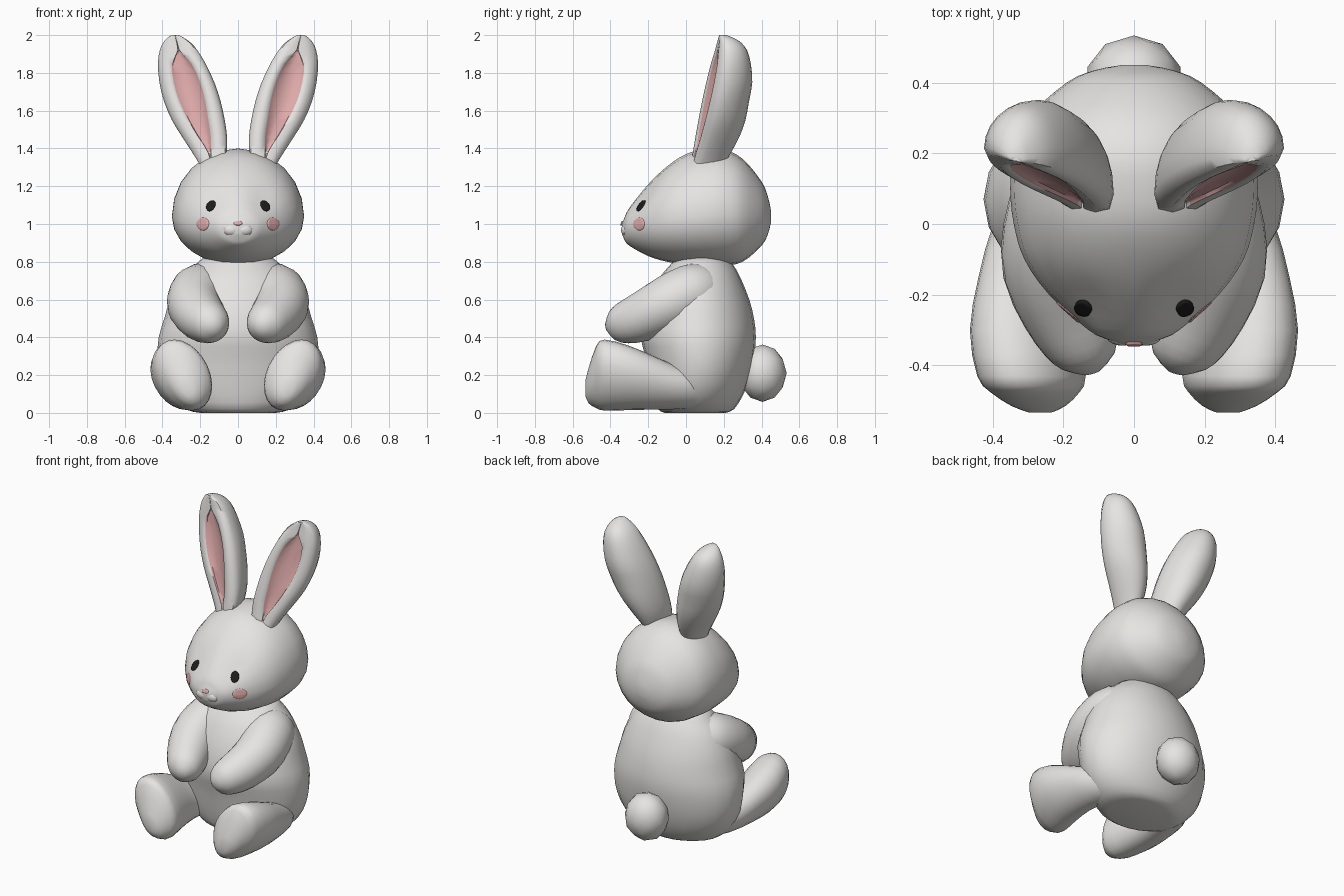
import bpy, bmesh, math
from mathutils import Vector
from mathutils.bvhtree import BVHTree

if "Cube" in bpy.data.objects:
    bpy.data.objects.remove(bpy.data.objects["Cube"])


def material(name, rgb):
    m = bpy.data.materials.new(name)
    m.diffuse_color = (*rgb, 1)
    m.use_nodes = True
    m.node_tree.nodes["Principled BSDF"].inputs["Base Color"].default_value = m.diffuse_color
    return m


FUR = material("pale fur", (0.79, 0.78, 0.76))
PINK = material("inner ear pink", (0.75, 0.41, 0.41))
BLUSH = material("blush pink", (0.77, 0.42, 0.42))
BLACK = material("eye black", (0.012, 0.012, 0.012))


def smooth_rows(rows, n=3):
    """Catmull-Rom interpolation of rows of numbers."""
    out = []
    for i in range(len(rows) - 1):
        p = [rows[max(i - 1, 0)], rows[i], rows[i + 1], rows[min(i + 2, len(rows) - 1)]]
        for k in range(n):
            t = k / n
            out.append([b + 0.5 * t * (c - a + t * (2*a - 5*b + 4*c - d + t * (3*(b - c) + d - a)))
                        for a, b, c, d in zip(*p)])
    return out + [list(rows[-1])]


def finish(bm, name, mats, angle=45):
    bmesh.ops.recalc_face_normals(bm, faces=bm.faces)
    me = bpy.data.meshes.new(name)
    bm.to_mesh(me)
    bm.free()
    for m in mats:
        me.materials.append(m)
    ob = bpy.data.objects.new(name, me)
    bpy.context.collection.objects.link(ob)
    bpy.ops.object.select_all(action='DESELECT')
    ob.select_set(True)
    bpy.context.view_layer.objects.active = ob
    bpy.ops.object.shade_smooth_by_angle(angle=math.radians(angle))
    return ob


def loft(name, rings, mats=(FUR,), rule=None, angle=45):
    """Skin closed rings of points and close both ends with fans."""
    bm = bmesh.new()
    vr = [[bm.verts.new(p) for p in r] for r in rings]
    n = len(rings[0])
    for i in range(len(vr) - 1):
        for j in range(n):
            k = (j + 1) % n
            f = bm.faces.new((vr[i][j], vr[i][k], vr[i + 1][k], vr[i + 1][j]))
            f.material_index = rule(i, j) if rule else 0
    for r in (vr[0], vr[-1]):
        c = bm.verts.new(sum((v.co for v in r), Vector()) / n)
        for j in range(n):
            bm.faces.new((r[j], r[(j + 1) % n], c))
    return finish(bm, name, mats, angle)


N = 24
CIRCLE = [(math.cos(2 * math.pi * i / N), math.sin(2 * math.pi * i / N)) for i in range(N)]


def ball(name, loc, size, level, angle=60):
    bm = bmesh.new()
    bmesh.ops.create_icosphere(bm, subdivisions=level, radius=1)
    for v in bm.verts:
        v.co = Vector([c * s + l for c, s, l in zip(v.co, size, loc)])
    return finish(bm, name, (FUR,), angle)


# Body: height, half width, front y, back y
body = [(0, .2, -.11, .21), (.02, .28, -.15, .255), (.1, .365, -.175, .305), (.2, .41, -.195, .34),
        (.3, .425, -.215, .36), (.4, .42, -.24, .37), (.5, .39, -.23, .36), (.6, .36, -.2, .335),
        (.7, .31, -.15, .295), (.76, .255, -.105, .265), (.82, .185, -.05, .225)]
loft("body", [[Vector((w * c, (a + b) / 2 + (b - a) / 2 * s, z)) for c, s in CIRCLE]
              for z, w, a, b in smooth_rows(body, 2)])

# Head: y, half width, bottom z, middle z, top z
head_rows = [(-.34, .03, .95, .98, 1.0), (-.325, .08, .915, .985, 1.035), (-.3, .13, .885, .99, 1.085),
             (-.2, .24, .83, 1.0, 1.21), (-.1, .31, .80, 1.02, 1.305), (0, .34, .785, 1.03, 1.37),
             (.1, .35, .78, 1.04, 1.395), (.2, .34, .78, 1.05, 1.395), (.3, .3, .80, 1.05, 1.345),
             (.4, .19, .885, 1.04, 1.225), (.435, .11, .95, 1.04, 1.14), (.45, .03, 1.01, 1.04, 1.07)]


def socket(x, y, z):
    """Press shallow hollows beside the bridge of the nose."""
    if y < 0.02:
        y += .022 * math.exp(-((abs(x) - .13) / .055) ** 2 - ((z - 1.14) / .09) ** 2)
    return Vector((x, y, z))


head = loft("head", [[socket(w * c, y, m + s * ((t - m) if s > 0 else (m - b))) for c, s in CIRCLE]
                     for y, w, b, m, t in smooth_rows(head_rows, 3)])
tree = BVHTree.FromPolygons([v.co for v in head.data.vertices],
                            [list(p.vertices) for p in head.data.polygons])


def patch(name, at, w, h, mat, lift=0.005):
    """Thin painted spot that follows the head surface."""
    loc, nor, _, _ = tree.find_nearest(Vector(at))
    nor = Vector((nor.x, nor.y, 0.3 * nor.z)).normalized()
    u = Vector((0, 0, 1)).cross(nor).normalized()
    v = nor.cross(u)
    bm = bmesh.new()
    rings = []
    for r in (0.05, 0.4, 0.75, 1.0, 1.04):
        ring = []
        for c, s in CIRCLE:
            p = loc + u * (w * r * c) + v * (h * r * s)
            hit = tree.ray_cast(p + nor * 0.2, -nor)[0] or p
            ring.append(bm.verts.new(hit + nor * (lift if r <= 1 else -0.001)))
        rings.append(ring)
    bm.faces.new(rings[0])
    for a, b in zip(rings, rings[1:]):
        for j in range(N):
            k = (j + 1) % N
            bm.faces.new((a[j], a[k], b[k], b[j]))
    return finish(bm, name, (mat,), 120)


patch("nose", (0, -.34, 1.005), .022, .012, BLUSH, .006)

# Tail: coarse faceted puff
ball("tail", (0, .405, .21), (.138, .128, .152), 2, 40)

# Ears: height, inner x, outer x, depth, pink share of the width
ear_rows = [(1.22, .1, .16, .14, .02), (1.3, .078, .195, .17, .02), (1.38, .06, .243, .2, .08),
            (1.46, .058, .295, .225, .28), (1.55, .07, .35, .238, .38), (1.65, .092, .392, .235, .46),
            (1.75, .125, .416, .23, .48), (1.85, .172, .424, .2, .4), (1.92, .215, .414, .165, .04),
            (1.96, .25, .396, .125, .02), (1.985, .285, .375, .08, .02), (2.0, .315, .35, .035, .02)]
ARC = [(math.cos(math.pi * i / 12), .25 + .75 * math.sin(math.pi * i / 12)) for i in range(13)]


def ear(side):
    rings = []
    for z, a, b, depth, p in smooth_rows(ear_rows, 2):
        mid, half, p = (a + b) / 2, (b - a) / 2, max(p, .02)
        front = .11 + (z - 1.7) * .22
        section = ARC + [(-.9, .1), (-(p + .85) / 2, .03), (-p, .06), (-p * .9, .11), (0, .14),
                         (p * .9, .11), (p, .06), ((p + .85) / 2, .03), (.9, .1)]
        rings.append([Vector((side * (mid + half * u), front + depth * v + .22 * half * u * (1 - v), z))
                      for u, v in section])
    return loft("ear", rings, (FUR, PINK),
                lambda i, j: 1 if 15 <= j <= 18 and 4 <= i <= 15 else 0, 60)


# Arms: centre x, y, z and radius from shoulder to paw
arm_rows = [(.12, .16, .66, .09), (.185, .07, .645, .15), (.22, -.03, .61, .152), (.228, -.13, .56, .143),
            (.19, -.24, .505, .13), (.15, -.33, .475, .11), (.13, -.385, .462, .08),
            (.12, -.42, .455, .025)]
# Legs: y, centre x, centre z, half width, half height
leg_rows = [(-.533, .265, .13, .03, .04), (-.515, .27, .145, .072, .095), (-.475, .28, .19, .12, .165),
            (-.43, .29, .2, .146, .188), (-.3, .31, .185, .148, .17), (-.15, .31, .155, .125, .137),
            (0, .28, .125, .115, .105), (.12, .23, .12, .1, .1)]


def arm(side):
    rows = smooth_rows(arm_rows, 2)
    pts = [Vector((side * r[0], r[1], r[2])) for r in rows]
    rings = []
    for i, p in enumerate(pts):
        d = (pts[min(i + 1, len(pts) - 1)] - pts[max(i - 1, 0)]).normalized()
        u = d.cross(Vector((0, 0, 1))).normalized()
        v = u.cross(d)
        rings.append([p + rows[i][3] * (u * c + v * s) for c, s in CIRCLE])
    return loft("arm", rings)


def leg(side):
    return loft("leg", [[Vector((side * (x + w * c + .25 * h * s), y, z + h * s)) for c, s in CIRCLE]
                        for y, x, z, w, h in smooth_rows(leg_rows, 2)])


# Paired parts
for side in (1, -1):
    ear(side)
    arm(side)
    leg(side)
    patch("eye", (side * .145, -.24, 1.1), .024, .031, BLACK, .009)
    patch("cheek", (side * .188, -.25, 1.0), .042, .033, BLUSH, .003)
    ball("muzzle", (side * .034, -.312, .968), (.046, .032, .034), 3)
